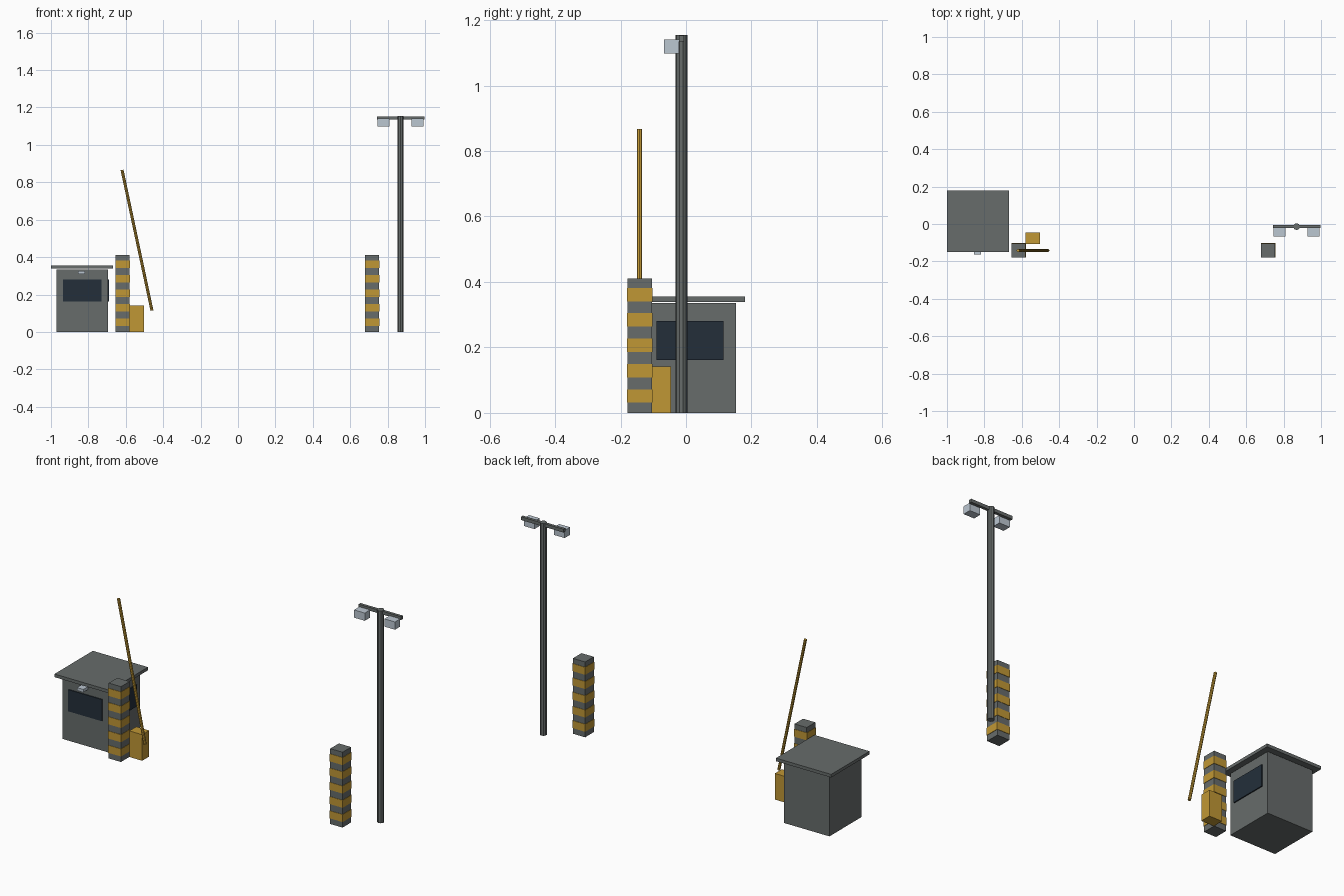
import bpy, bmesh
from mathutils import Vector

if "Cube" in bpy.data.objects:
    bpy.data.objects.remove(bpy.data.objects["Cube"])


def material(name, rgb):
    m = bpy.data.materials.new(name)
    m.diffuse_color = (*rgb, 1)
    m.use_nodes = True
    m.node_tree.nodes["Principled BSDF"].inputs["Base Color"].default_value = m.diffuse_color
    return m


GREY = material("concrete grey", (0.135, 0.15, 0.147))
YELLOW = material("hazard yellow", (0.53, 0.31, 0.035))
GLASS = material("dark glass", (0.017, 0.028, 0.042))
LAMP = material("pale lamp", (0.5, 0.57, 0.64))


def finish(name, bm, mat):
    me = bpy.data.meshes.new(name)
    bm.to_mesh(me)
    bm.free()
    me.materials.append(mat)
    ob = bpy.data.objects.new(name, me)
    bpy.context.collection.objects.link(ob)
    return ob


def box(name, x, y, z, mat):
    """Box from (low, high) ranges along each axis."""
    bm = bmesh.new()
    bmesh.ops.create_cube(bm, size=1)
    bmesh.ops.scale(bm, vec=[r[1] - r[0] for r in (x, y, z)], verts=bm.verts)
    ob = finish(name, bm, mat)
    ob.location = [(r[0] + r[1]) / 2 for r in (x, y, z)]
    return ob


def rod(name, a, b, radius, sides, mat):
    """Straight cylinder between two points."""
    a, b = Vector(a), Vector(b)
    bm = bmesh.new()
    bmesh.ops.create_cone(bm, cap_ends=True, segments=sides,
                          radius1=radius, radius2=radius, depth=(b - a).length)
    ob = finish(name, bm, mat)
    ob.location = (a + b) / 2
    ob.rotation_mode = 'QUATERNION'
    ob.rotation_quaternion = (b - a).to_track_quat('Z', 'Y')
    return ob


# Guard booth with overhanging roof, two windows and a small front light
box("booth_body", (-0.97, -0.695), (-0.122, 0.152), (0, 0.335), GREY)
box("booth_roof", (-1.0, -0.668), (-0.15, 0.18), (0.339, 0.356), GREY)
box("booth_front_window", (-0.935, -0.73), (-0.127, -0.121), (0.162, 0.28), GLASS)
box("booth_side_window", (-0.696, -0.689), (-0.09, 0.114), (0.162, 0.28), GLASS)
box("booth_light", (-0.856, -0.818), (-0.162, -0.12), (0.309, 0.325), LAMP)

# Striped bollards on both sides of the lane
for side, cx in (("left", -0.617), ("right", 0.717)):
    box(side + "_bollard", (cx - 0.037, cx + 0.037), (-0.178, -0.104), (0, 0.41), GREY)
    for i in range(5):
        z = 0.031 + i * 0.0775
        box(f"{side}_bollard_stripe_{i + 1}", (cx - 0.039, cx + 0.039),
            (-0.18, -0.102), (z, z + 0.041), YELLOW)

# Barrier motor box and raised boom
box("barrier_box", (-0.58, -0.503), (-0.106, -0.046), (0, 0.142), YELLOW)
rod("barrier_boom", (-0.46, -0.142, 0.114), (-0.62, -0.142, 0.866), 0.008, 8, YELLOW)

# Floodlight mast with crossbar and two lamps
MX, MY = 0.869, -0.014
rod("mast", (MX, MY, 0), (MX, MY, 1.155), 0.018, 10, GREY)
box("mast_crossbar", (0.742, 0.997), (MY - 0.008, MY + 0.008), (1.135, 1.153), GREY)
for side, s in (("left", -1), ("right", 1)):
    c = MX + s * 0.091
    box(side + "_floodlight", (c - 0.032, c + 0.032), (-0.067, -0.022), (1.098, 1.14), LAMP)
